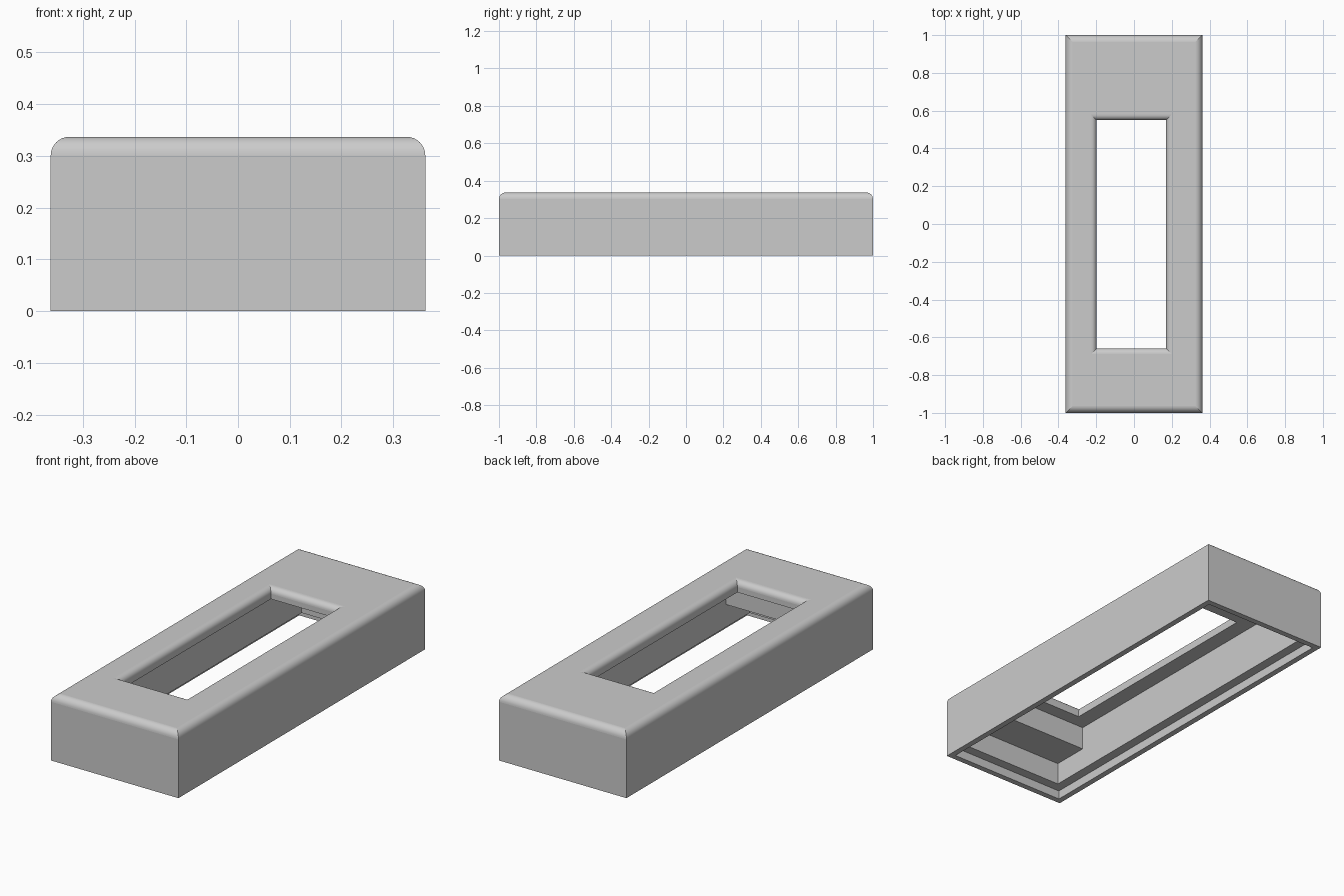
import bpy, bmesh
from math import sin, cos, pi

cube = bpy.data.objects.get("Cube")
if cube:
    bpy.data.objects.remove(cube, do_unlink=True)

# One plain grey for everything
grey = bpy.data.materials.new("light_grey")
grey.use_nodes = True
colour = (0.6, 0.6, 0.6, 1)
grey.diffuse_color = colour
grey.node_tree.nodes["Principled BSDF"].inputs["Base Color"].default_value = colour

HALF_X, HALF_Y, TOP = 0.362, 1.0, 0.337
OUTER_R, HOLE_R, STEPS = 0.036, 0.03, 8
HOLE = (-0.198, 0.17, -0.659, 0.55)
CEILING = 0.28
CAVITY = (-0.283, 0.283, -0.92, 0.92)
LIP = (-0.332, 0.332, -0.97, 0.97)
LIP_Z = 0.045


def grow(rect, d):
    x0, x1, y0, y1 = rect
    return (x0 - d, x1 + d, y0 - d, y1 + d)


def finish(bm, name):
    bmesh.ops.recalc_face_normals(bm, faces=bm.faces)
    mesh = bpy.data.meshes.new(name)
    bm.to_mesh(mesh)
    bm.free()
    mesh.materials.append(grey)
    obj = bpy.data.objects.new(name, mesh)
    bpy.context.collection.objects.link(obj)
    return obj


def loft_closed(name, rings):
    """Join rectangular rings (rect, z, rounded) in a closed loop with mitred corners."""
    bm = bmesh.new()
    loops = []
    for (x0, x1, y0, y1), z, _ in rings:
        corners = ((x0, y0), (x1, y0), (x1, y1), (x0, y1))
        loops.append([bm.verts.new((x, y, z)) for x, y in corners])
    for i, ring in enumerate(rings):
        a, b = loops[i], loops[(i + 1) % len(loops)]
        for k in range(4):
            n = (k + 1) % 4
            face = bm.faces.new((a[k], a[n], b[n], b[k]))
            face.smooth = ring[2]
        for k in range(4):
            bm.edges.get((a[k], b[k])).smooth = False
    return finish(bm, name)


# Frame: outer wall, rounded top edge, rounded opening, cavity and stepped rim
outer = (-HALF_X, HALF_X, -HALF_Y, HALF_Y)
rings = [(outer, 0, False)]
for i in range(STEPS + 1):
    a = i / STEPS * pi / 2
    rings.append((grow(outer, OUTER_R * (cos(a) - 1)),
                  TOP - OUTER_R * (1 - sin(a)), i < STEPS))
for i in range(STEPS + 1):
    a = i / STEPS * pi / 2
    rings.append((grow(HOLE, HOLE_R * (1 - sin(a))),
                  TOP - HOLE_R * (1 - cos(a)), i < STEPS))
rings += [(HOLE, CEILING, False), (CAVITY, CEILING, False),
          (CAVITY, LIP_Z, False), (LIP, LIP_Z, False), (LIP, 0, False)]
loft_closed("frame", rings)

# Block under the front end of the cavity, set slightly into the walls
bm = bmesh.new()
bmesh.ops.create_cube(bm, size=1)
bmesh.ops.scale(bm, vec=(0.6, 0.22, 0.13), verts=bm.verts)
bmesh.ops.translate(bm, vec=(0, -0.84, 0.225), verts=bm.verts)
finish(bm, "front_end_block")
